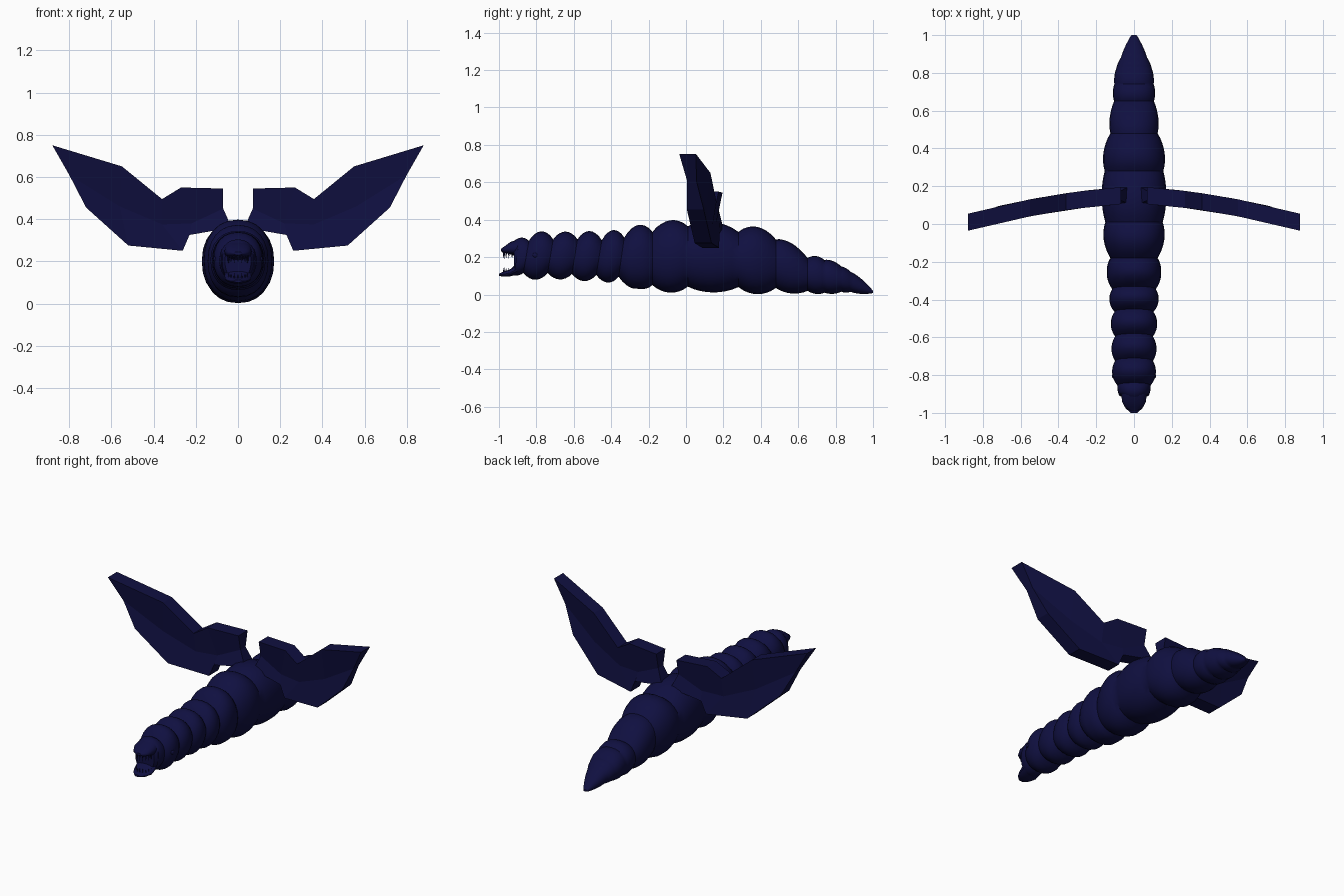
import bpy, bmesh, math
from mathutils import Vector

if "Cube" in bpy.data.objects:
    bpy.data.objects.remove(bpy.data.objects["Cube"])

navy = bpy.data.materials.new("dark navy")
navy.diffuse_color = (0.005, 0.005, 0.052, 1)
navy.use_nodes = True
navy.node_tree.nodes["Principled BSDF"].inputs["Base Color"].default_value = navy.diffuse_color


def finish(name, bm, smooth=None):
    bmesh.ops.recalc_face_normals(bm, faces=bm.faces)
    me = bpy.data.meshes.new(name)
    bm.to_mesh(me)
    bm.free()
    me.materials.append(navy)
    ob = bpy.data.objects.new(name, me)
    bpy.context.collection.objects.link(ob)
    if smooth:
        bpy.ops.object.select_all(action='DESELECT')
        ob.select_set(True)
        bpy.context.view_layer.objects.active = ob
        bpy.ops.object.shade_smooth_by_angle(angle=math.radians(smooth))
    return ob


def loft(name, rings, sides=24, power=0.9, smooth=35):
    """Skin oval rings (y, top, bottom, half_width, lean of the bottom)."""
    bm = bmesh.new()
    loops = []
    for y, top, bot, hw, lean in rings:
        loop = []
        for i in range(sides):
            a = 2 * math.pi * i / sides
            c, s = math.cos(a), math.sin(a)
            c = math.copysign(abs(c) ** power, c)
            s = math.copysign(abs(s) ** power, s)
            z = (top + bot) / 2 + s * (top - bot) / 2
            loop.append(bm.verts.new((hw * c, y + lean * (1 - s) / 2, z)))
        loops.append(loop)
    for a, b in zip(loops, loops[1:]):
        for i in range(sides):
            j = (i + 1) % sides
            bm.faces.new((a[i], a[j], b[j], b[i]))
    bm.faces.new(loops[0])
    bm.faces.new(loops[-1])
    return finish(name, bm, smooth)


# Segmented body: y, top, bottom, half width at each groove, then bulge after it
grooves = [
    (-.92, .285, .115, .062, .014), (-.84, .287, .115, .088, .036),
    (-.71, .295, .115, .100, .032), (-.58, .295, .110, .100, .036),
    (-.45, .290, .105, .103, .036), (-.33, .305, .095, .115, .040),
    (-.18, .335, .050, .125, .036), (.01, .365, .042, .152, .030),
    (.28, .335, .040, .155, .036), (.48, .295, .035, .125, .022),
    (.65, .195, .020, .105, .012), (.74, .185, .010, .104, .009),
    (.83, .150, .015, .092, .004), (.88, .122, .014, .070, .008),
    (1.0, .020, .008, .014, 0)]
rings = []
STEPS = 8
for a, b in zip(grooves, grooves[1:]):
    for k in range(STEPS):
        t = k / STEPS
        y, top, bot, hw = (p + (q - p) * t for p, q in zip(a[:4], b[:4]))
        bulge = a[4] * math.sin(math.pi * t) ** 0.8
        lean = -0.03 if -.9 < y < -.25 else 0
        rings.append((y, top + bulge * 1.3, max(bot - bulge, .002),
                      hw + bulge * .6, lean))
rings.append(grooves[-1][:4] + (0,))
loft("body", rings)

# Jaws around the open mouth
loft("upper_jaw", [(-.90, .295, .20, .066, 0), (-.94, .280, .215, .064, 0),
                   (-.97, .258, .222, .048, 0), (-.988, .245, .230, .020, 0)], 16)
loft("lower_jaw", [(-.90, .17, .108, .064, 0), (-.94, .135, .097, .062, 0),
                   (-.975, .122, .095, .045, 0), (-1.0, .112, .100, .018, 0)], 16)

# Teeth along both jaws
bm = bmesh.new()
for i in range(9):
    a = math.pi * i / 8
    x, y = .047 * math.cos(a), -.93 - .045 * math.sin(a)
    for base, tip in ((.232, .190), (.108, .145)):
        top = bm.verts.new((x, y, tip))
        foot = [bm.verts.new((x + .006 * math.cos(r * math.pi / 2),
                              y + .006 * math.sin(r * math.pi / 2), base))
                for r in range(4)]
        bm.faces.new(foot)
        for r in range(4):
            bm.faces.new((foot[r], foot[(r + 1) % 4], top))
finish("teeth", bm)

# Small knobs on both sides of the head
for side, label in ((1, "right"), (-1, "left")):
    bm = bmesh.new()
    bmesh.ops.create_uvsphere(bm, u_segments=12, v_segments=8, radius=.016)
    bmesh.ops.translate(bm, vec=Vector((side * .102, -.805, .21)), verts=bm.verts)
    finish(label + "_knob", bm, 60)

# Wings: columns of upper, middle and lower points (x, z), with y centre and depth
upper = [(.07, .545), (.27, .55), (.36, .495), (.55, .65), (.88, .75)]
middle = [(.07, .45), (.22, .38), (.36, .375), (.56, .46), (.80, .61)]
lower = [(.03, .36), (.23, .325), (.262, .25), (.52, .275), (.72, .455)]


def sweep(x):
    """Wing centre in y, curving forward towards the tip."""
    return .155 - .06 * x - .12 * x * x


for side, label in ((1, "right"), (-1, "left")):
    bm = bmesh.new()
    faces = []
    for sign in (-1, 1):
        grid = []
        for row, half in ((upper, .045), (middle, .025), (lower, .045)):
            grid.append([bm.verts.new((side * x, sweep(x) + sign * half, z))
                         for x, z in row])
        faces.append(grid)
        for r in range(2):
            for c in range(4):
                bm.faces.new((grid[r][c], grid[r][c + 1],
                              grid[r + 1][c + 1], grid[r + 1][c]))
    # Rim joining the front and back sheets
    rims = [g[0] + [g[1][-1]] + g[2][::-1] + [g[1][0]] for g in faces]
    n = len(rims[0])
    for i in range(n):
        j = (i + 1) % n
        bm.faces.new((rims[0][i], rims[0][j], rims[1][j], rims[1][i]))
    finish(label + "_wing", bm)
